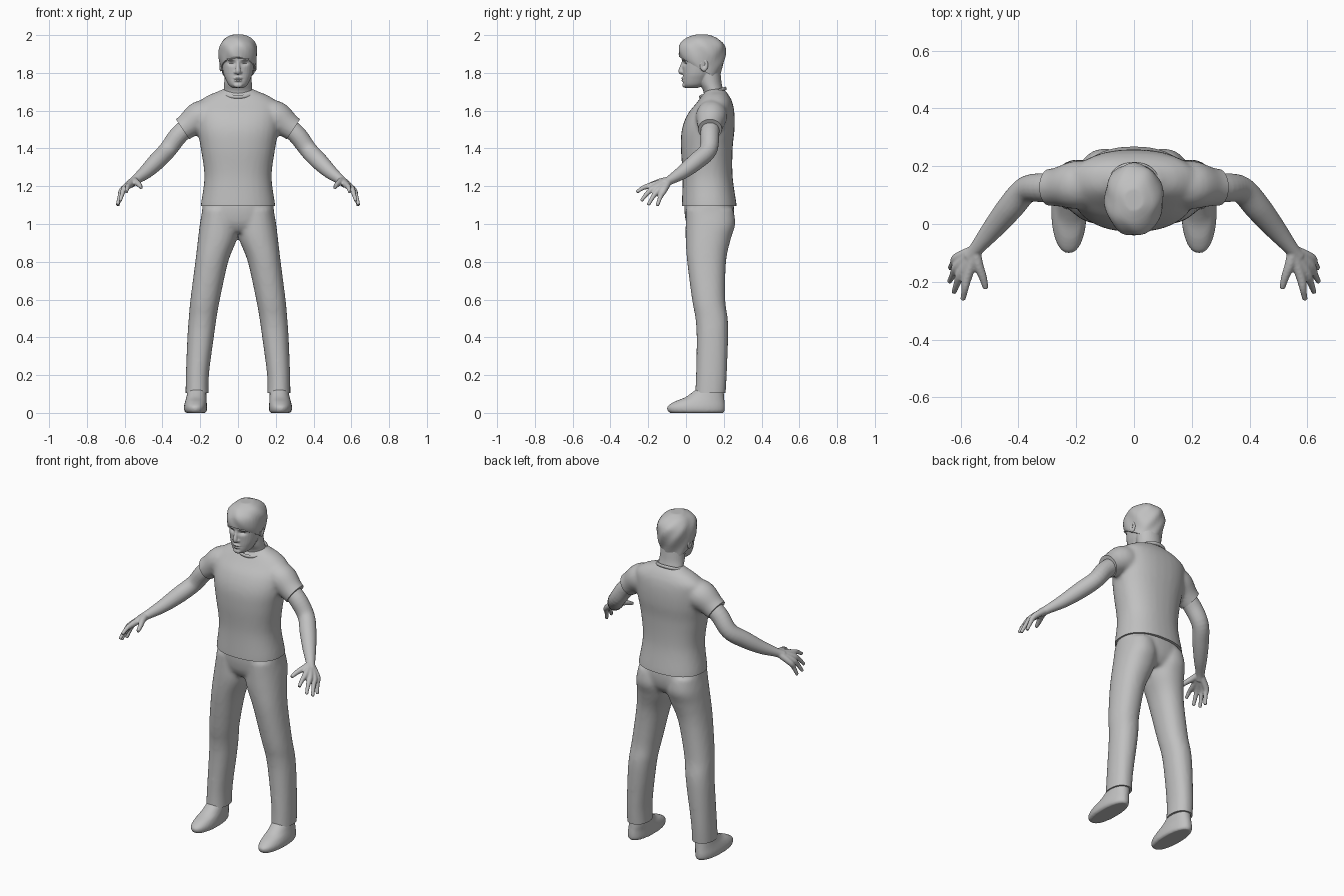
import bpy, bmesh, math
from mathutils import Vector, Matrix

cube = bpy.data.objects.get("Cube")
if cube:
    bpy.data.objects.remove(cube, do_unlink=True)

grey = bpy.data.materials.new("plain grey")
grey.use_nodes = True
grey.diffuse_color = (0.53, 0.53, 0.53, 1)
for node in grey.node_tree.nodes:
    if node.type == 'BSDF_PRINCIPLED':
        node.inputs["Base Color"].default_value = grey.diffuse_color
        node.inputs["Roughness"].default_value = 0.7


def spline(rows, steps=5):
    """Smoothly interpolate rows of numbers."""
    out = []
    for i in range(len(rows) - 1):
        p0, p1 = rows[max(i - 1, 0)], rows[i]
        p2, p3 = rows[i + 1], rows[min(i + 2, len(rows) - 1)]
        for k in range(steps):
            t = k / steps
            out.append([0.5 * (2 * b + (c - a) * t + (2 * a - 5 * b + 4 * c - d) * t * t
                               + (3 * b - a - 3 * c + d) * t ** 3)
                        for a, b, c, d in zip(p0, p1, p2, p3)])
    return out + [list(rows[-1])]


def skin(bm, rings):
    rings = [[bm.verts.new(p) for p in ring] for ring in rings]
    n = len(rings[0])
    for a, b in zip(rings, rings[1:]):
        for i in range(n):
            j = (i + 1) % n
            bm.faces.new((a[i], a[j], b[j], b[i]))
    bm.faces.new(rings[0][::-1])
    bm.faces.new(rings[-1])


def stack(bm, rows, power=2.3, sides=32):
    """Level cross-sections: height, centre x, half width, front y, back y."""
    def squash(v):
        return math.copysign(abs(v) ** (2 / power), v)
    rings = []
    for z, cx, rx, y0, y1 in spline(rows):
        rings.append([(cx + rx * squash(math.cos(a)),
                       (y0 + y1) / 2 + (y1 - y0) / 2 * squash(math.sin(a)), z)
                      for a in (math.tau * i / sides for i in range(sides))])
    skin(bm, rings)


def tube(bm, rows, side=1, sides=20):
    """Round limb through points x, y, z, radius."""
    pts = spline([(side * x, y, z, r) for x, y, z, r in rows])
    rings = []
    for i, p in enumerate(pts):
        a, b = pts[max(i - 1, 0)], pts[min(i + 1, len(pts) - 1)]
        along = (Vector(b[:3]) - Vector(a[:3])).normalized()
        u = along.cross(Vector((0.3 * side, 0.2, 0.9))).normalized()
        v = along.cross(u)
        rings.append([Vector(p[:3]) + p[3] * (u * math.cos(t) + v * math.sin(t))
                      for t in (math.tau * k / sides for k in range(sides))])
    skin(bm, rings)


def ball(bm, centre, size):
    bmesh.ops.create_uvsphere(bm, u_segments=20, v_segments=12, radius=1,
                              matrix=Matrix.Translation(centre) @ Matrix.Diagonal((*size, 1)))


def finish(name, bm, voxel=0, smooth=4, cuts=(), shape=None):
    """Fuse the pieces, sculpt, trim with planes and shade."""
    bmesh.ops.recalc_face_normals(bm, faces=bm.faces)
    mesh = bpy.data.meshes.new(name)
    bm.to_mesh(mesh)
    bm.free()
    obj = bpy.data.objects.new(name, mesh)
    bpy.context.collection.objects.link(obj)
    if voxel:
        fuse = obj.modifiers.new("fuse", 'REMESH')
        fuse.mode, fuse.voxel_size = 'VOXEL', voxel
        relax = obj.modifiers.new("relax", 'SMOOTH')
        relax.factor, relax.iterations = 0.5, smooth
        dg = bpy.context.evaluated_depsgraph_get()
        fused = bpy.data.meshes.new_from_object(obj.evaluated_get(dg))
        obj.modifiers.clear()
        obj.data = fused
        fused.name = name
    bm = bmesh.new()
    bm.from_mesh(obj.data)
    for v in bm.verts:
        if shape:
            shape(v.co)
    for point, normal, inside in cuts:
        faces = [f for f in bm.faces if inside(f.calc_center_median())]
        geom = faces + list({e for f in faces for e in f.edges}) + list({v for f in faces for v in f.verts})
        bmesh.ops.bisect_plane(bm, geom=geom, plane_co=point, plane_no=normal, clear_outer=True)
        bmesh.ops.holes_fill(bm, edges=[e for e in bm.edges if e.is_boundary], sides=0)
    bm.to_mesh(obj.data)
    bm.free()
    obj.data.materials.clear()
    obj.data.materials.append(grey)
    bpy.ops.object.select_all(action='DESELECT')
    obj.select_set(True)
    bpy.context.view_layer.objects.active = obj
    bpy.ops.object.shade_smooth_by_angle(angle=math.radians(50))
    return obj


def everywhere(c):
    return True


# Shirt: torso with two short sleeves, trimmed at the hem and sleeve ends
bm = bmesh.new()
stack(bm, [(1.05, 0, .197, -.02, .268), (1.1, 0, .197, -.022, .268), (1.25, 0, .178, -.018, .247),
           (1.4, 0, .197, -.027, .247), (1.5, 0, .215, -.022, .257), (1.58, 0, .22, .008, .257),
           (1.64, 0, .212, .055, .247), (1.68, 0, .16, .085, .228), (1.7, 0, .11, .1, .212),
           (1.715, 0, .08, .108, .2)])
for s in (1, -1):
    tube(bm, [(.13, .14, 1.58, .075), (.2, .135, 1.568, .084), (.27, .128, 1.518, .067),
              (.35, .125, 1.46, .06)], s)
cuts = [((0, 0, 1.095), (0, 0, -1), everywhere)]
for s in (1, -1):
    cuts.append(((s * .292, .125, 1.5), (s * .83, 0, -.55),
                 lambda c, s=s: c.x * s > .225 and c.z > 1.4))
finish("shirt", bm, .011, 6, cuts)

# Collar band, lower at the front
bm = bmesh.new()
rings = []
for i in range(48):
    a = math.tau * i / 48
    out = Vector((math.cos(a), math.sin(a), 0))
    c = Vector((.083 * out.x, .142 + .066 * out.y, 1.695 + .022 * out.y))
    rings.append([c + .007 * out * math.cos(t) + Vector((0, 0, .01 * math.sin(t)))
                  for t in (math.tau * k / 8 for k in range(8))])
skin(bm, rings + [rings[0]])
bmesh.ops.remove_doubles(bm, verts=bm.verts, dist=1e-5)
finish("collar", bm)

# Trousers: hips and two legs, trimmed at the cuffs
bm = bmesh.new()
stack(bm, [(.955, 0, .15, .03, .215), (1.0, 0, .19, .003, .245), (1.06, 0, .192, -.008, .255),
           (1.12, 0, .184, -.008, .25)])
for s in (1, -1):
    stack(bm, [(z, s * (a + b) / 2, (b - a) / 2, y0, y1) for z, a, b, y0, y1 in (
        (.06, .155, .278, .045, .207), (.2, .154, .276, .053, .216), (.4, .128, .268, .056, .223),
        (.5, .114, .261, .05, .221), (.6, .096, .252, .032, .208), (.8, .052, .226, .006, .212),
        (.92, .006, .212, -.002, .237), (1.0, 0, .202, -.002, .261), (1.08, .01, .188, 0, .25))], 2.2)
finish("trousers", bm, .011, 6, [((0, 0, .105), (0, 0, -1), everywhere)])

for s, side in ((1, "left"), (-1, "right")):
    # Shoe
    bm = bmesh.new()
    stack(bm, [(0, s * .224, .052, -.085, .198), (.012, s * .225, .06, -.098, .205),
               (.035, s * .225, .061, -.098, .206), (.06, s * .223, .057, -.06, .204),
               (.085, s * .22, .053, .0, .202), (.13, s * .217, .048, .06, .198)], 2.2)
    finish(side + "_shoe", bm, .007, 3)

    # Arm, palm, four fingers and thumb
    bm = bmesh.new()
    tube(bm, [(.22, .13, 1.55, .048), (.31, .126, 1.475, .05), (.373, .118, 1.392, .047),
              (.43, .055, 1.332, .046), (.49, -.018, 1.274, .037), (.545, -.085, 1.232, .025),
              (.57, -.115, 1.212, .024)], s)
    fingers = (((.578, -.185, 1.203), (.592, -.262, 1.168)), ((.598, -.167, 1.192), (.624, -.238, 1.122)),
               ((.61, -.143, 1.182), (.639, -.2, 1.1)), ((.612, -.117, 1.178), (.637, -.153, 1.095)))
    for base, tip in fingers:
        mid = [(p + q) / 2 for p, q in zip(base, tip)]
        mid[2] += .008
        tube(bm, [(.548, -.09, 1.23, .02), (*base, .017), (*mid, .0125), (*tip, .009)], s)
    tube(bm, [(.55, -.095, 1.23, .02), (.54, -.14, 1.222, .018), (.523, -.185, 1.208, .014),
              (.513, -.223, 1.192, .01)], s)
    finish(side + "_arm", bm, .005, 3)

# Head: neck, skull, jaw, nose, lips and ears
bm = bmesh.new()
stack(bm, [(1.64, 0, .082, .095, .2), (1.7, 0, .077, .093, .198), (1.75, 0, .073, .07, .188),
           (1.83, 0, .072, .06, .18)], 2)
stack(bm, [(1.72, 0, .028, .0, .06), (1.737, 0, .05, -.013, .1), (1.77, 0, .067, -.016, .125),
           (1.8, 0, .078, -.017, .15), (1.85, 0, .087, -.02, .185), (1.9, 0, .09, -.022, .19),
           (1.95, 0, .08, 0, .17)], 2.2)
tube(bm, [(0, -.012, 1.865, .009), (0, -.022, 1.835, .01), (0, -.027, 1.808, .014), (0, -.018, 1.8, .01)])
ball(bm, (0, -.017, 1.771), (.024, .01, .006))
ball(bm, (0, -.016, 1.76), (.02, .01, .006))
ball(bm, (0, -.008, 1.735), (.024, .012, .014))
for s in (1, -1):
    ball(bm, (s * .013, -.018, 1.803), (.009, .01, .008))
    ball(bm, (s * .036, -.014, 1.872), (.026, .011, .007))
    ball(bm, (s * .091, .095, 1.842), (.011, .023, .035))


def carve_face(co):
    """Press in eye sockets, eyelid creases, mouth line and ear hollows."""
    if co.y < .05:
        for x, z, w, h, depth in ((.034, 1.852, .02, .012, .012), (-.034, 1.852, .02, .012, .012),
                                  (.034, 1.85, .014, .003, .004), (-.034, 1.85, .014, .003, .004),
                                  (0, 1.766, .022, .0035, .005)):
            co.y += depth * math.exp(-((co.x - x) / w) ** 2 - ((co.z - z) / h) ** 2)
    elif abs(co.x) > .088:
        dent = .012 * math.exp(-((co.y - .094) / .01) ** 2 - ((co.z - 1.845) / .018) ** 2)
        co.x -= math.copysign(dent, co.x)


finish("head", bm, .004, 3, shape=carve_face)

# Hair: cap sloping from the fringe down to the nape
bm = bmesh.new()
stack(bm, [(1.74, 0, .075, .05, .17), (1.8, 0, .086, .01, .183), (1.86, 0, .098, -.028, .203),
           (1.91, 0, .102, -.04, .211), (1.95, 0, .095, -.033, .203), (1.982, 0, .072, -.002, .17),
           (2.002, 0, .035, .045, .125)], 2.1)


def tousle(co):
    co.x += .0025 * math.sin(55 * co.y + 40 * co.z)
    co.y += .0025 * math.sin(70 * co.x + 50 * co.z)


finish("hair", bm, .007, 4, [((0, -.04, 1.887), (0, -.5, -.87), everywhere)], tousle)
